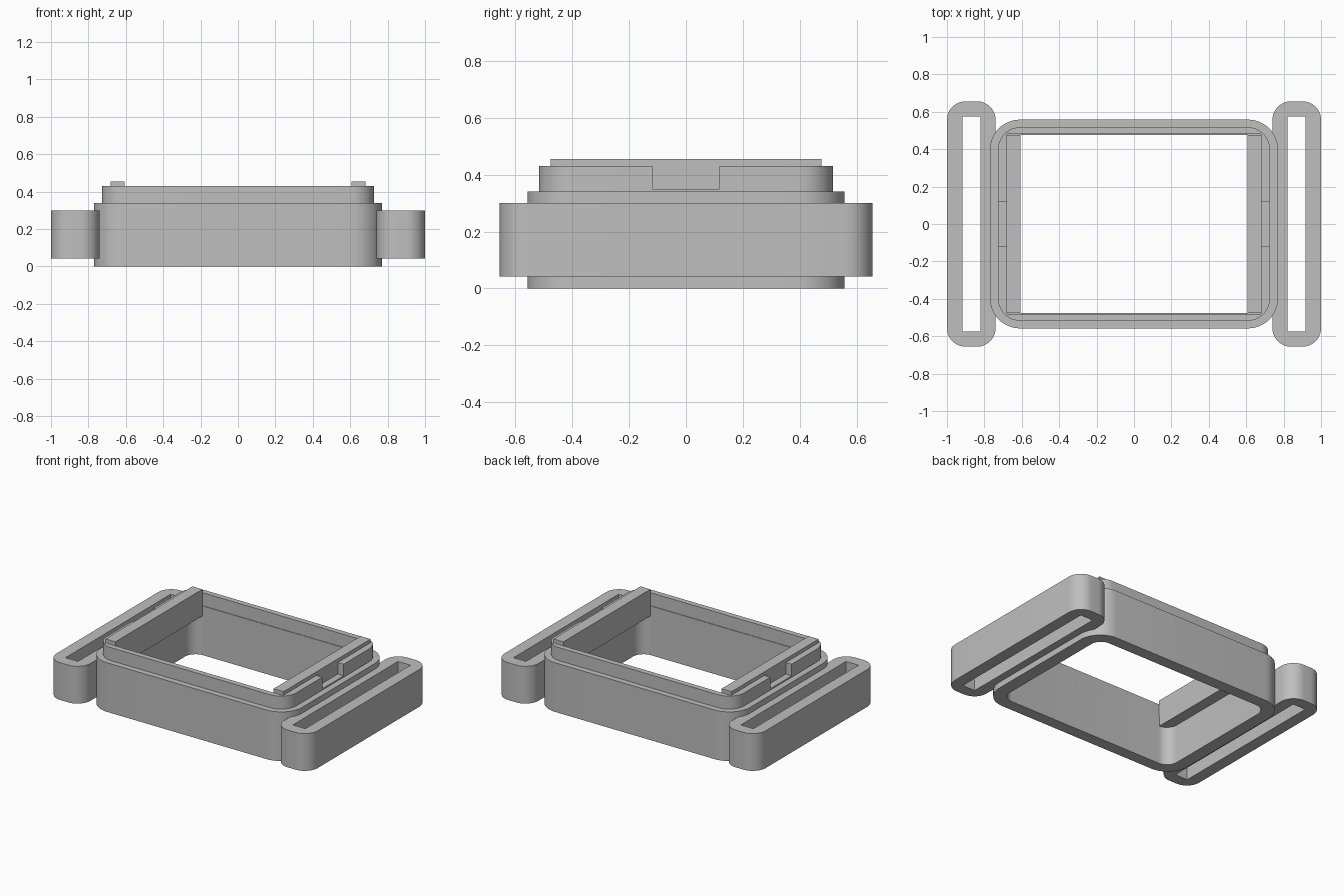
import bpy
import bmesh
from math import cos, sin, pi, radians

if "Cube" in bpy.data.objects:
    bpy.data.objects.remove(bpy.data.objects["Cube"])

GREY = (0.52, 0.52, 0.52, 1)
grey = bpy.data.materials.new("plain grey")
grey.use_nodes = True
grey.diffuse_color = GREY
grey.node_tree.nodes["Principled BSDF"].inputs["Base Color"].default_value = GREY

STEPS = 12  # segments per rounded corner


def rounded_rect(hx, hy, r):
    """Outline points of a rounded rectangle, counter-clockwise."""
    points = []
    for i, (sx, sy) in enumerate([(1, 1), (-1, 1), (-1, -1), (1, -1)]):
        for k in range(STEPS + 1):
            a = (i + k / STEPS) * pi / 2
            points.append((sx * (hx - r) + r * cos(a), sy * (hy - r) + r * sin(a)))
    return points


def finish(name, bm):
    bmesh.ops.recalc_face_normals(bm, faces=bm.faces)
    mesh = bpy.data.meshes.new(name)
    bm.to_mesh(mesh)
    bm.free()
    mesh.materials.append(grey)
    obj = bpy.data.objects.new(name, mesh)
    bpy.context.collection.objects.link(obj)
    return obj


def ring(name, sections, cx=0):
    """Closed frame swept through (outline, height) sections, back to the first."""
    bm = bmesh.new()
    loops = [[bm.verts.new((x + cx, y, z)) for x, y in outline] for outline, z in sections]
    for a, b in zip(loops, loops[1:] + loops[:1]):
        for i in range(len(a)):
            j = (i + 1) % len(a)
            bm.faces.new((a[i], a[j], b[j], b[i]))
    return finish(name, bm)


def box(name, x, y, z):
    """Box from (min, max) pairs."""
    bm = bmesh.new()
    bmesh.ops.create_cube(bm, size=1)
    for v in bm.verts:
        v.co = [lo + (c + 0.5) * (hi - lo) for c, (lo, hi) in zip(v.co, (x, y, z))]
    return finish(name, bm)


def shade(obj):
    bpy.ops.object.select_all(action="DESELECT")
    obj.select_set(True)
    bpy.context.view_layer.objects.active = obj
    bpy.ops.object.shade_smooth_by_angle(angle=radians(30))


# Case frame: wide body, stepped lip, square upper opening, rounded lower opening
body = rounded_rect(0.77, 0.558, 0.16)
lip = rounded_rect(0.727, 0.518, 0.12)
upper_opening = rounded_rect(0.682, 0.48, 0.003)
lower_opening = rounded_rect(0.682, 0.476, 0.08)
case = ring("case_frame", [
    (body, 0), (body, 0.34), (lip, 0.34), (lip, 0.43),
    (upper_opening, 0.43), (upper_opening, 0.34), (lower_opening, 0.34), (lower_opening, 0)])
shade(case)

# Notch through the lip on both short sides
notch = box("notch_cutter", (-0.9, 0.9), (-0.117, 0.117), (0.35, 0.6))
notch.hide_render = True
notch.hide_viewport = True
cut = case.modifiers.new("notches", "BOOLEAN")
cut.operation = "DIFFERENCE"
cut.solver = "EXACT"
cut.object = notch

slot_outer = rounded_rect(0.13, 0.656, 0.1)
slot_inner = rounded_rect(0.048, 0.575, 0.001)
for side, s in (("left", 1), ("right", -1)):
    # Retaining bar along the short inner wall
    box(side + "_retaining_bar", sorted((s * 0.606, s * 0.682)), (-0.476, 0.476), (0.27, 0.455))
    # Strap loop
    loop = ring(side + "_strap_loop", [
        (slot_outer, 0.042), (slot_outer, 0.3), (slot_inner, 0.3), (slot_inner, 0.042)], s * 0.87)
    shade(loop)
